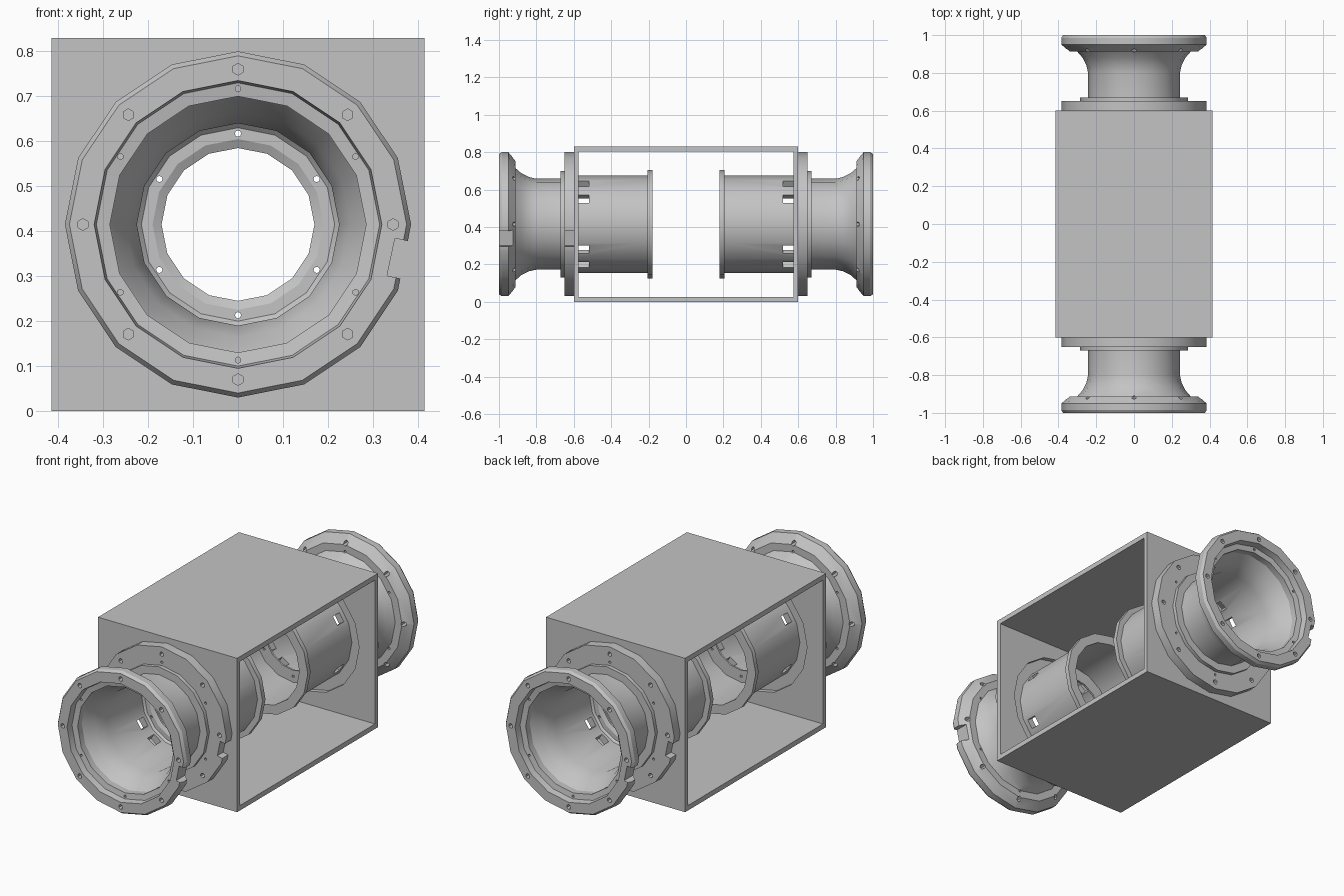
import bpy, bmesh
from math import pi, cos, sin, radians
from mathutils import Matrix, Vector

if "Cube" in bpy.data.objects:
    bpy.data.objects.remove(bpy.data.objects["Cube"])

AXIS_Z = 0.415
SIDES = 16

grey = bpy.data.materials.new("plain_grey")
grey.use_nodes = True
grey.diffuse_color = (0.55, 0.55, 0.55, 1)
grey.node_tree.nodes["Principled BSDF"].inputs["Base Color"].default_value = (0.55, 0.55, 0.55, 1)


def make_object(name, bm):
    bmesh.ops.recalc_face_normals(bm, faces=bm.faces)
    mesh = bpy.data.meshes.new(name)
    bm.to_mesh(mesh)
    bm.free()
    mesh.materials.append(grey)
    obj = bpy.data.objects.new(name, mesh)
    bpy.context.collection.objects.link(obj)
    return obj


def add_box(bm, size, matrix):
    scale = Matrix.Diagonal((*size, 1))
    bmesh.ops.create_cube(bm, size=1, matrix=matrix @ scale)


def add_rod(bm, radius, sides, x, z, y0, y1):
    # cylinder running along y
    place = Matrix.Translation((x, (y0 + y1) / 2, z)) @ Matrix.Rotation(pi / 2, 4, 'X')
    bmesh.ops.create_cone(bm, cap_ends=True, segments=sides, radius1=radius,
                          radius2=radius, depth=y1 - y0, matrix=place)


def rod_circle(bm, count, ring, radius, sides, y0, y1):
    for i in range(count):
        a = pi / 2 + 2 * pi * i / count
        add_rod(bm, radius, sides, ring * cos(a), AXIS_Z + ring * sin(a), y0, y1)


def radial(angle, r, y):
    # frame whose local x points outward from the pipe axis
    return (Matrix.Translation((0, y, AXIS_Z)) @ Matrix.Rotation(-angle, 4, 'Y')
            @ Matrix.Translation((r, 0, 0)))


def cut(obj, cutter):
    mod = obj.modifiers.new("cut", 'BOOLEAN')
    mod.operation = 'DIFFERENCE'
    mod.solver = 'EXACT'
    mod.object = cutter
    graph = bpy.context.evaluated_depsgraph_get()
    mesh = bpy.data.meshes.new_from_object(obj.evaluated_get(graph))
    obj.modifiers.clear()
    obj.data = mesh
    bpy.data.objects.remove(cutter)


def smooth(obj):
    bpy.ops.object.select_all(action='DESELECT')
    obj.select_set(True)
    bpy.context.view_layer.objects.active = obj
    bpy.ops.object.shade_smooth_by_angle(angle=radians(27))


# Rectangular housing, open at both sides, with a round port at each end
bm = bmesh.new()
add_box(bm, (0.83, 1.2, 0.83), Matrix.Translation((0, 0, AXIS_Z)))
housing = make_object("housing", bm)
bm = bmesh.new()
add_box(bm, (1, 1.15, 0.776), Matrix.Translation((0, 0, AXIS_Z)))
cut(housing, make_object("side_opening", bm))
bm = bmesh.new()
add_rod(bm, 0.32, SIDES, 0, AXIS_Z, -0.7, 0.7)
cut(housing, make_object("end_ports", bm))

# Flared pipe: closed (radius, y) outline turned round the pipe axis
outline = [
    # flared rim and neck
    (.375, -1), (.385, -.985), (.385, -.95), (.34, -.912), (.30, -.912),
    (.272, -.88), (.252, -.84), (.243, -.80), (.243, -.67),
    # mounting flange
    (.285, -.67), (.285, -.65), (.385, -.65), (.385, -.60),
    # sleeve and its end rim
    (.26, -.60), (.26, -.205), (.29, -.205), (.29, -.18), (.24, -.18),
    # inner lip and bore
    (.235, -.47), (.17, -.47), (.17, -.48), (.19, -.49), (.215, -.49),
    (.225, -.50), (.225, -.80), (.25, -.87), (.285, -.925), (.285, -.96),
    (.315, -.965), (.32, -1),
]
bm = bmesh.new()
rings = []
for i in range(SIDES):
    a = 2 * pi * i / SIDES
    rings.append([bm.verts.new((r * cos(a), y, AXIS_Z + r * sin(a))) for r, y in outline])
for i, ring in enumerate(rings):
    after = rings[(i + 1) % SIDES]
    for j in range(len(outline)):
        k = (j + 1) % len(outline)
        bm.faces.new((ring[j], ring[k], after[k], after[j]))
front_pipe = make_object("front_pipe", bm)

# Bolt holes, pin holes, sleeve slots and the rim notch
bm = bmesh.new()
rod_circle(bm, 8, 0.345, 0.013, 6, -1.05, -0.605)
rod_circle(bm, 6, 0.302, 0.007, 6, -1.05, -0.605)
rod_circle(bm, 6, 0.202, 0.007, 8, -0.55, -0.40)
for diagonal in (45, 135, 225, 315):
    for side in (-13, 13):
        add_box(bm, (0.12, 0.055, 0.05), radial(radians(diagonal + side), 0.25, -0.547))
add_box(bm, (0.12, 0.46, 0.085), radial(radians(-12), 0.408, -0.82))
cut(front_pipe, make_object("pipe_cutters", bm))
smooth(front_pipe)

# Matching pipe at the other end, turned half round
back_pipe = front_pipe.copy()
back_pipe.name = "back_pipe"
back_pipe.rotation_euler.z = pi
bpy.context.collection.objects.link(back_pipe)
